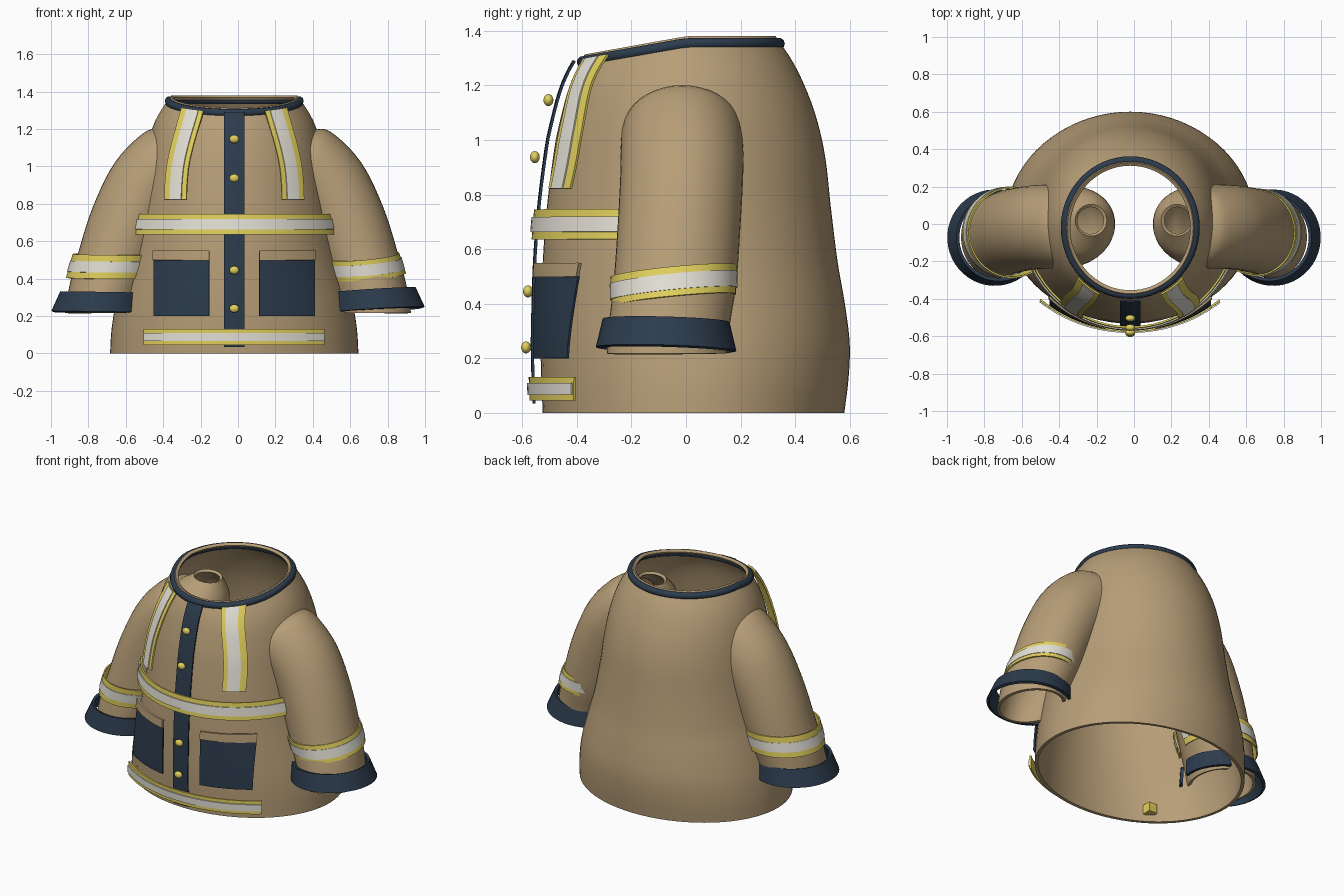
import bpy
from math import sin, cos, pi, radians, sqrt

if "Cube" in bpy.data.objects:
    bpy.data.objects.remove(bpy.data.objects["Cube"])


def material(name, rgb):
    m = bpy.data.materials.new(name)
    m.use_nodes = True
    m.diffuse_color = (*rgb, 1)
    node = next(n for n in m.node_tree.nodes if n.type == "BSDF_PRINCIPLED")
    node.inputs["Base Color"].default_value = (*rgb, 1)
    node.inputs["Roughness"].default_value = 0.8
    return m


TAN = material("tan cloth", (0.47, 0.34, 0.185))
NAVY = material("navy trim", (0.025, 0.044, 0.073))
YELLOW = material("yellow tape", (0.76, 0.63, 0.11))
SILVER = material("silver tape", (0.77, 0.75, 0.67))


def smooth_row(table, k):
    """Smoothly interpolate rows of numbers by their first column."""
    last = len(table) - 1
    i = max(j for j in range(last) if j == 0 or table[j][0] <= k)

    def slope(j, c):
        a, b = table[max(j - 1, 0)], table[min(j + 1, last)]
        return (b[c] - a[c]) / (b[0] - a[0])

    a, b = table[i], table[i + 1]
    h = b[0] - a[0]
    f = (k - a[0]) / h
    g = f * f * (3 - 2 * f)
    return [a[c] + (b[c] - a[c]) * g
            + h * f * (1 - f) * (slope(i, c) * (1 - f) - slope(i + 1, c) * f)
            for c in range(len(a))]


def sheet(name, mat, rows, thickness, outward=True, closed=False):
    """Cloth sheet from rows of points, thickened and smoothed."""
    n = len(rows[0])
    verts = [p for row in rows for p in row]
    faces = []
    for i in range(len(rows) - 1):
        for j in range(n if closed else n - 1):
            k = (j + 1) % n
            faces.append((i * n + j, i * n + k, (i + 1) * n + k, (i + 1) * n + j))
    mesh = bpy.data.meshes.new(name)
    mesh.from_pydata(verts, [], faces)
    mesh.materials.append(mat)
    obj = bpy.data.objects.new(name, mesh)
    bpy.context.collection.objects.link(obj)
    bpy.ops.object.select_all(action="DESELECT")
    obj.select_set(True)
    bpy.context.view_layer.objects.active = obj
    mod = obj.modifiers.new("thickness", "SOLIDIFY")
    mod.thickness = thickness
    mod.offset = 1 if outward else -1
    bpy.ops.object.modifier_apply(modifier="thickness")
    bpy.ops.object.shade_smooth_by_angle(angle=radians(40))


# Body outline: height, half width, front y, back y
CX = -0.02
BODY = [(0, .664, -.525, .58), (.12, .657, -.53, .595), (.25, .637, -.533, .6),
        (.4, .6, -.53, .582), (.55, .56, -.525, .556), (.75, .522, -.51, .531),
        (.95, .492, -.485, .508), (1.1, .466, -.46, .472), (1.22, .433, -.435, .425),
        (1.3, .393, -.41, .383), (1.38, .337, -.372, .328)]


def dropped(x, y, z):
    """Lower the neckline towards the front."""
    return (x, y, z - max(0, -y) * .18 * min(1, max(0, (z - 1) / .36)))


def body_point(angle, z, off=0):
    _, rx, yf, yb = smooth_row(BODY, z)
    return dropped(CX + (rx + off) * cos(angle),
                   (yf + yb) / 2 + ((yb - yf) / 2 + off) * sin(angle), z)


def front_point(x, z, off):
    _, rx, yf, yb = smooth_row(BODY, z)
    s = max(-1, min(1, (x - CX) / (rx + off)))
    return dropped(x, (yf + yb) / 2 - ((yb - yf) / 2 + off) * sqrt(1 - s * s), z)


def circle(n):
    return [2 * pi * i / n for i in range(n)]


def steps(a, b, n):
    return [a + (b - a) * i / n for i in range(n + 1)]


sheet("jacket_body", TAN,
      [[body_point(a, z) for a in circle(72)] for z in steps(0, 1.38, 40)],
      .02, outward=False, closed=True)

# Collar piping
curve = bpy.data.curves.new("collar", "CURVE")
curve.dimensions = "3D"
curve.bevel_depth = .021
curve.bevel_resolution = 3
line = curve.splines.new("POLY")
line.points.add(63)
for p, a in zip(line.points, circle(64)):
    p.co = (*body_point(a, 1.353, -.006), 1)
line.use_cyclic_u = True
curve.materials.append(NAVY)
bpy.context.collection.objects.link(bpy.data.objects.new("collar", curve))


def front_patch(name, mat, z0, z1, middle, half, off, thick=.01, rows=6, cols=12, lean=0):
    """Panel following the front; middle(z) gives its centre line."""
    grid = []
    for z in steps(z0, z1, rows):
        grid.append([front_point(middle(z) + half * sin(t), z, off + lean * (z1 - z))
                     for t in steps(-pi / 2, pi / 2, cols)])
    sheet(name, mat, grid, thick)


# Button placket and buttons
front_patch("placket", NAVY, .035, 1.36, lambda z: CX, .053, .026, rows=30, cols=4)
for i, (z, off) in enumerate(((.24, .053), (.445, .05), (.937, .067), (1.195, .063))):
    bpy.ops.mesh.primitive_uv_sphere_add(segments=20, ring_count=12, radius=1,
                                         location=front_point(CX, z, off))
    button = bpy.context.object
    button.name = f"button_{i + 1}"
    button.scale = (.026, .018, .022)
    button.data.materials.append(YELLOW)
    bpy.ops.object.shade_smooth_by_angle(angle=radians(60))

# Waist and hem reflective tape
for name, z, tall, mid, half in (("waist", .69, .055, CX, .528), ("hem", .088, .043, -.022, .477)):
    front_patch(name + "_tape", YELLOW, z - tall, z + tall, lambda _: mid, half, .036, cols=40)
    front_patch(name + "_tape_centre", SILVER, z - tall / 2, z + tall / 2,
                lambda _: mid, half, .043, cols=40)

# Tape end tucked through the hem
bpy.ops.mesh.primitive_cube_add(size=.06, location=front_point(-.43, .075, -.035))
bpy.context.object.name = "hem_tape_end"
bpy.context.object.data.materials.append(YELLOW)

# Chest tape, pockets and pocket flaps
for side, s in (("left", 1), ("right", -1)):
    def chest(z, s=s):
        return CX + s * (.22 + .09 * sin((1.36 - z) / .54 * pi / 2))
    front_patch(side + "_chest_tape", YELLOW, .82, 1.36, chest, .058, .026,
                rows=16, cols=6, lean=.05)
    front_patch(side + "_chest_tape_centre", SILVER, .82, 1.36, chest, .031, .032,
                rows=16, cols=6, lean=.05)
    front_patch(side + "_pocket", NAVY, .2, .5, lambda z: CX + s * .279, .147, .03)
    front_patch(side + "_pocket_flap", TAN, .497, .548, lambda z: CX + s * .279, .147, .032, .016)

# Sleeve stations: order, centre x, centre z, tilt, radius, y radius, centre y
SLEEVE = [(0, .735, .217, 0, .19, .22, -.07), (1, .71, .33, 6, .195, .222, -.06),
          (2, .66, .48, 15, .203, .225, -.04), (3, .585, .69, 27, .213, .225, -.025),
          (4, .49, .885, 40, .217, .225, -.015), (5, .37, 1.01, 55, .215, .222, -.015),
          (6, .28, 1.06, 48, .185, .205, -.01), (7, .24, 1.16, 22, .15, .165, 0),
          (8, .23, 1.25, 6, .085, .085, .02)]


def sleeve_ring(k, s):
    _, x, z, tilt, r, ry, cy = smooth_row(SLEEVE, k)
    t = radians(tilt)
    return [(s * (x + r * cos(a * s) * cos(t)), cy + ry * sin(a * s),
             z + r * cos(a * s) * sin(t)) for a in circle(40)]


def arm_band(name, mat, s, low, high, cy, deeper, tilt, thick):
    """Open band round the arm; low and high are height, centre x, radius."""
    start, end = (-2.6, 3.3) if s > 0 else (-3.3, 2.6)
    grid = []
    for f in steps(0, 1, 3):
        z, x, r = [p + (q - p) * f for p, q in zip(low, high)]
        row = []
        for a in steps(start, end, 44):
            dx, dy = r * cos(a * s), (r + deeper) * sin(a * s)
            row.append((s * (x + dx), cy + dy, z + tilt[0] * dx + tilt[1] * dy))
        grid.append(row)
    sheet(name, mat, grid, thick)


# Sleeves with tape and flared cuffs
for side, s in (("left", 1), ("right", -1)):
    sheet(side + "_sleeve", TAN, [sleeve_ring(k, s) for k in steps(0, 8, 40)],
          .018, outward=False, closed=True)
    # The left tape sits tight and slanted, the right one loose and level
    tilt, snug, trim = ((.07, .1), 0, .01) if s > 0 else ((0, .02), .022, 0)
    arm_band(side + "_sleeve_tape", YELLOW, s, (.403 + trim, .69, .2 + snug),
             (.53 - trim, .65, .205 + snug), -.045, .02 - snug / 2, tilt, .008)
    arm_band(side + "_sleeve_tape_centre", SILVER, s, (.437, .68, .207 + snug),
             (.495, .661, .209 + snug), -.045, .02 - snug / 2, tilt, .006)
    arm_band(side + "_cuff", NAVY, s, (.22 + trim, .745, .237), (.325 + trim, .722, .212),
             -.073, .003, (.05, -.03) if s > 0 else (0, 0), .018)
